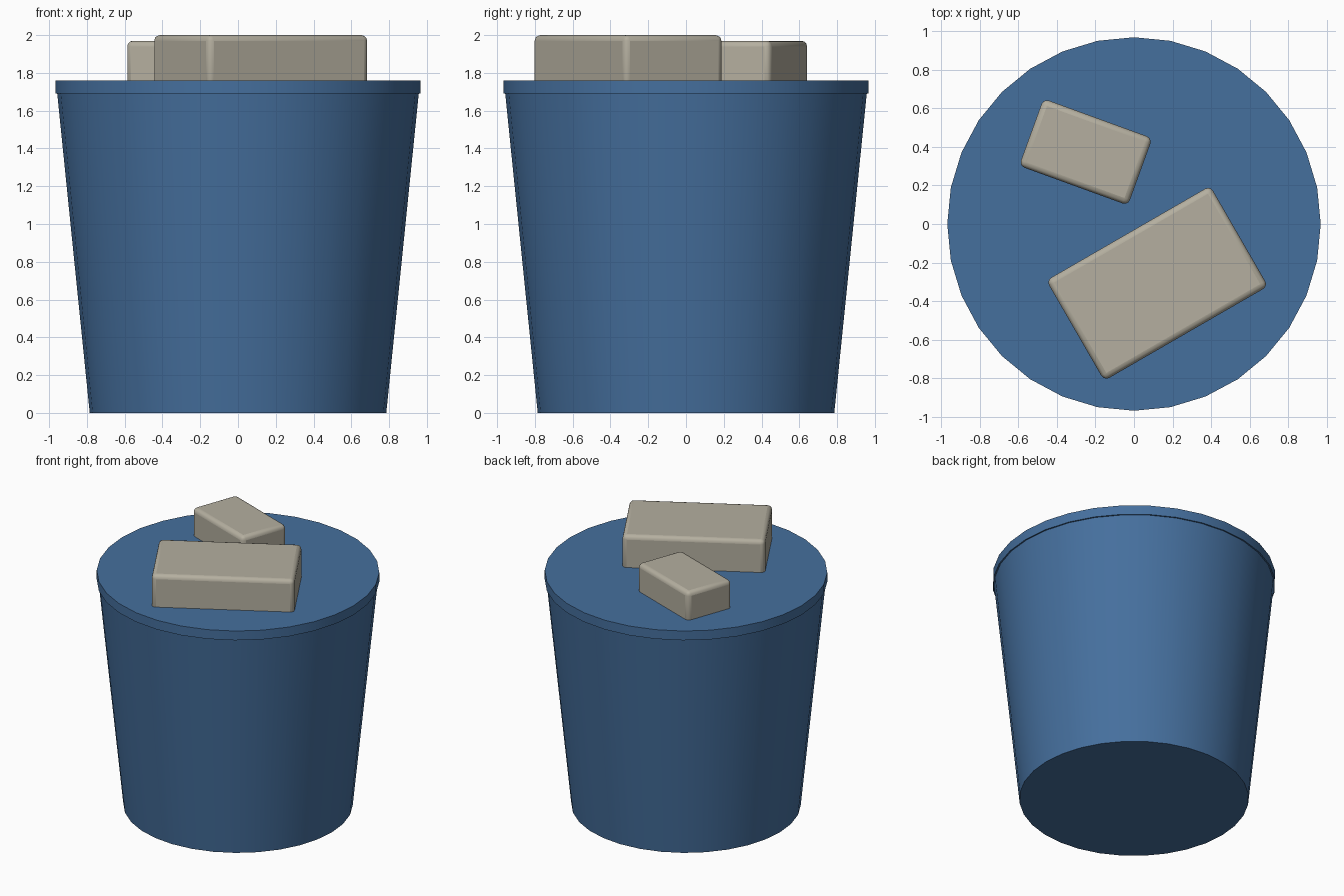
import bpy
import math

if "Cube" in bpy.data.objects:
    bpy.data.objects.remove(bpy.data.objects["Cube"])

SIDES = 32


def material(name, rgb):
    m = bpy.data.materials.new(name)
    m.diffuse_color = (*rgb, 1)
    m.use_nodes = True
    m.node_tree.nodes["Principled BSDF"].inputs["Base Color"].default_value = m.diffuse_color
    return m


blue = material("blue", (0.06, 0.16, 0.34))
stone = material("pale_stone", (0.46, 0.43, 0.35))


def frustum(name, r_low, r_high, z_low, z_high):
    bpy.ops.mesh.primitive_cone_add(vertices=SIDES, radius1=r_low, radius2=r_high,
                                    depth=z_high - z_low,
                                    location=(0, 0, (z_low + z_high) / 2))
    ob = bpy.context.object
    ob.name = name
    ob.data.materials.append(blue)
    bpy.ops.object.shade_smooth_by_angle(angle=math.radians(35))
    return ob


def block(name, x, y, length, width, z_low, z_high, angle):
    bpy.ops.mesh.primitive_cube_add(size=1, location=(x, y, (z_low + z_high) / 2))
    ob = bpy.context.object
    ob.name = name
    ob.scale = (length, width, z_high - z_low)
    bpy.ops.object.transform_apply(location=False, rotation=False, scale=True)
    ob.rotation_euler.z = math.radians(angle)
    ob.data.materials.append(stone)
    bpy.ops.object.shade_smooth_by_angle(angle=math.radians(35))
    bevel = ob.modifiers.new("rounded_edges", "BEVEL")
    bevel.width = 0.03
    bevel.segments = 3
    return ob


# Tapered bucket body and the flat disc closing its top
frustum("bucket_body", 0.785, 0.957, 0, 1.69)
frustum("top_disc", 0.967, 0.967, 1.69, 1.76)

# Two rounded blocks sunk slightly into the top
block("large_block", 0.12, -0.307, 0.98, 0.60, 1.73, 2.0, 30)
block("small_block", -0.25, 0.373, 0.60, 0.37, 1.73, 1.97, -20)
